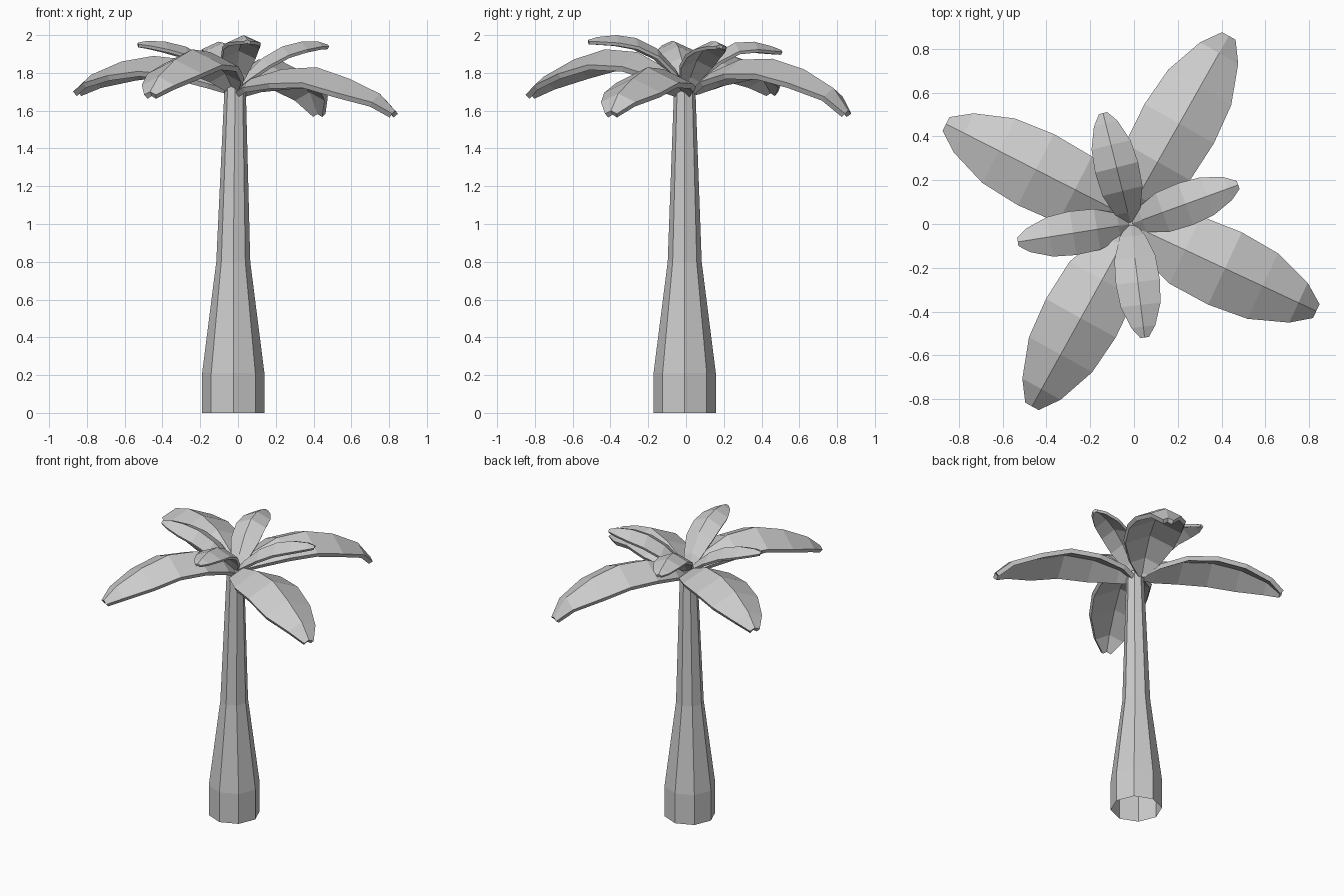
import bpy
import bmesh
from math import cos, sin, radians, pi

old = bpy.data.objects.get("Cube")
if old:
    bpy.data.objects.remove(old, do_unlink=True)

# One plain grey for the whole tree
grey = bpy.data.materials.new("plain_grey")
grey.use_nodes = True
COLOUR = (0.6, 0.6, 0.6, 1)
grey.diffuse_color = COLOUR
grey.node_tree.nodes["Principled BSDF"].inputs["Base Color"].default_value = COLOUR


def add_object(name, bm):
    mesh = bpy.data.meshes.new(name)
    bm.to_mesh(mesh)
    bm.free()
    mesh.materials.append(grey)
    obj = bpy.data.objects.new(name, mesh)
    bpy.context.collection.objects.link(obj)
    return obj


def bridge(bm, rows, closed=False):
    """Join successive rows of vertices with quads."""
    for low, high in zip(rows, rows[1:]):
        count = len(low)
        for i in range(count if closed else count - 1):
            j = (i + 1) % count
            bm.faces.new((low[i], low[j], high[j], high[i]))


# Trunk: eight-sided, flared at the foot, open underneath
def build_trunk():
    bm = bmesh.new()
    rings = []
    for z, radius, cx in ((0, .165, -.025), (.21, .165, -.025),
                          (.8, .09, -.025), (1.73, .056, -.015)):
        rings.append([bm.verts.new((cx + radius * cos(i * pi / 4),
                                    -.007 + radius * sin(i * pi / 4), z))
                      for i in range(8)])
    bridge(bm, rings, closed=True)
    bm.faces.new(rings[-1])
    add_object("trunk", bm)


# Leaf: a drooping roof-shaped blade with a raised midrib
STATIONS = (0, .1, .28, .48, .67, .85, .94)
WIDTHS = (.03, .105, .17, .182, .165, .1, .035)


def build_leaf(name, angle, scale, base, heights, thickness):
    bm = bmesh.new()
    c, s = cos(radians(angle)), sin(radians(angle))
    rows = []
    for dist, width, z in zip(STATIONS, WIDTHS, heights):
        row = []
        for side in (-1, 0, 1):
            along, across = dist * scale, side * width * scale
            drop = abs(across) * .45
            row.append(bm.verts.new((base[0] + along * c - across * s,
                                     base[1] + along * s + across * c,
                                     z - drop)))
        rows.append(row)
    bridge(bm, rows)
    bmesh.ops.recalc_face_normals(bm, faces=bm.faces)
    if sum(f.normal.z for f in bm.faces) < 0:
        bmesh.ops.reverse_faces(bm, faces=bm.faces)
    leaf = add_object(name, bm)
    solid = leaf.modifiers.new("thickness", "SOLIDIFY")
    solid.thickness = thickness
    solid.offset = -1


build_trunk()

# Four large drooping leaves
LARGE = (
    ("large_leaf_left_front", -25, (-.02, 0), (1.70, 1.77, 1.82, 1.83, 1.77, 1.69, 1.60)),
    ("large_leaf_left_back", 60.5, (-.03, .04), (1.72, 1.80, 1.87, 1.875, 1.82, 1.72, 1.60)),
    ("large_leaf_right_back", 153, (-.02, .03), (1.72, 1.79, 1.87, 1.89, 1.86, 1.79, 1.715)),
    ("large_leaf_right_front", 241, (-.01, -.01), (1.72, 1.82, 1.91, 1.925, 1.87, 1.78, 1.70)),
)
for name, angle, base, heights in LARGE:
    build_leaf(name, angle, 1, base, heights, .03)

# Four small upright leaves
SMALL = (
    ("small_leaf_left", 20, (1.72, 1.79, 1.88, 1.94, 1.965, 1.965, 1.95)),
    ("small_leaf_back", 104, (1.72, 1.80, 1.90, 1.96, 1.965, 1.94, 1.92)),
    ("small_leaf_right", 189, (1.72, 1.79, 1.88, 1.94, 1.965, 1.97, 1.96)),
    ("small_leaf_front", 277, (1.72, 1.82, 1.93, 1.985, 2.0, 1.99, 1.975)),
)
for name, angle, heights in SMALL:
    build_leaf(name, angle, .555, (-.015, 0), heights, .018)
